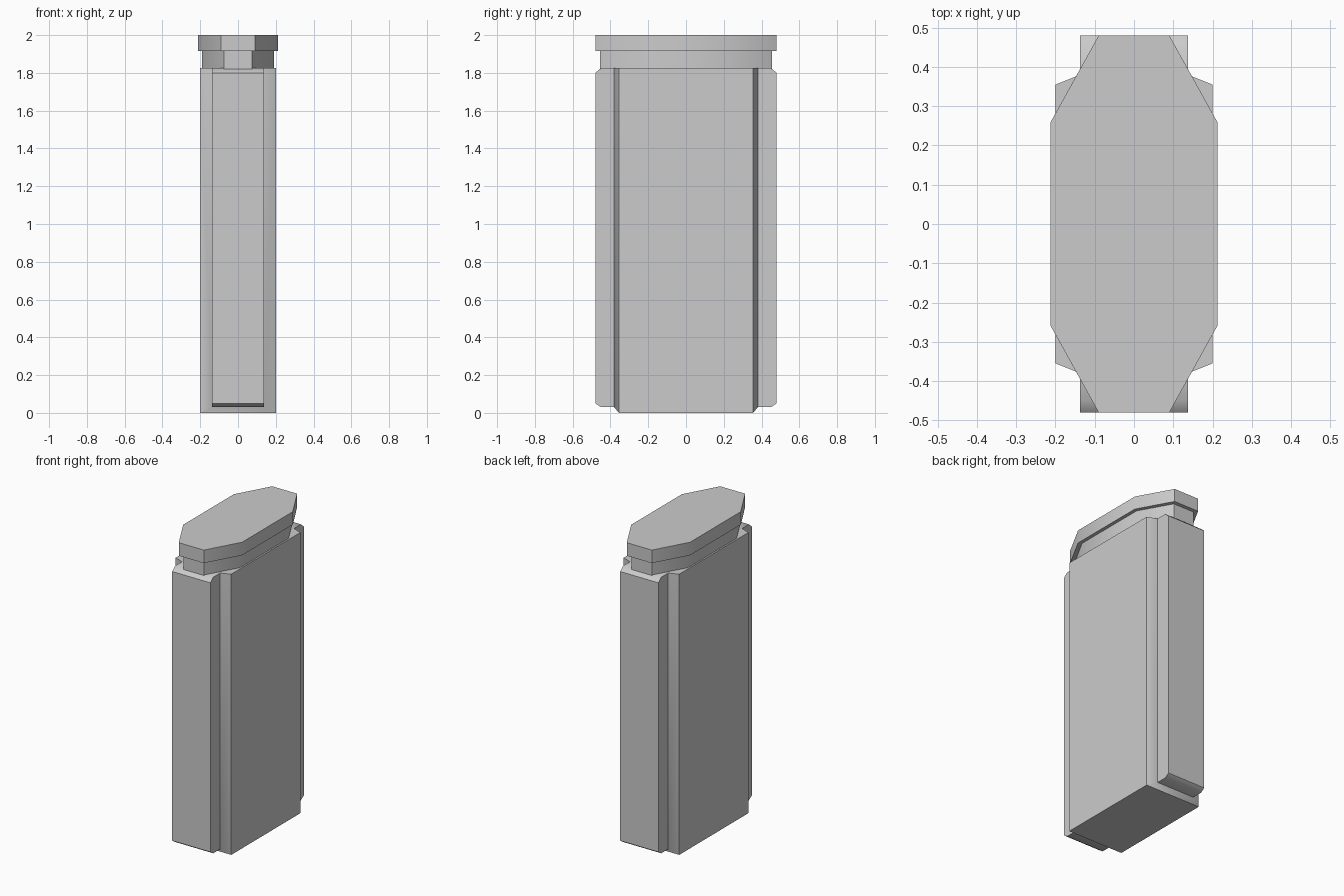
import bpy, bmesh, math
from mathutils import Vector

if "Cube" in bpy.data.objects:
    bpy.data.objects.remove(bpy.data.objects["Cube"], do_unlink=True)

grey = bpy.data.materials.new("plain grey")
grey.use_nodes = True
grey.diffuse_color = (0.6, 0.6, 0.6, 1)
grey.node_tree.nodes["Principled BSDF"].inputs["Base Color"].default_value = (0.6, 0.6, 0.6, 1)


def mirrored(quarter):
    """Complete an outline from its corners in the positive quadrant."""
    a, b = quarter, quarter[::-1]
    return a + [(-u, v) for u, v in b] + [(-u, -v) for u, v in a] + [(u, -v) for u, v in b]


def extrude(bm, points, direction):
    face = bm.faces.new([bm.verts.new(p) for p in points])
    new = bmesh.ops.extrude_face_region(bm, geom=[face])["geom"]
    bmesh.ops.translate(bm, vec=direction, verts=[v for v in new if isinstance(v, bmesh.types.BMVert)])


def finish(bm, name):
    bmesh.ops.recalc_face_normals(bm, faces=bm.faces)
    mesh = bpy.data.meshes.new(name)
    bm.to_mesh(mesh)
    bm.free()
    mesh.materials.append(grey)
    obj = bpy.data.objects.new(name, mesh)
    bpy.context.collection.objects.link(obj)
    bpy.ops.object.select_all(action="DESELECT")
    obj.select_set(True)
    bpy.context.view_layer.objects.active = obj
    bpy.ops.object.shade_smooth_by_angle(angle=math.radians(45))


def prism(name, quarter, bottom, top):
    bm = bmesh.new()
    extrude(bm, [(x, y, bottom) for x, y in mirrored(quarter)], (0, 0, top - bottom))
    return bm


# Main case, with angled corners and bevelled lower ends
bm = prism("case", [(0.2, 0.355), (0.137, 0.38)], 0, 1.825)
for side in (-1, 1):
    bmesh.ops.bisect_plane(bm, geom=bm.verts[:] + bm.edges[:] + bm.faces[:],
                           plane_co=(0, side * 0.355, 0),
                           plane_no=Vector((0, side * 0.03, -0.025)), clear_outer=True)
    bmesh.ops.holes_fill(bm, edges=[e for e in bm.edges if e.is_boundary])
finish(bm, "case")

# Raised end plates, bevelled at top and bottom
for name, side in (("front_plate", -1), ("back_plate", 1)):
    bm = bmesh.new()
    profile = [(0.36, 0.03), (0.45, 0.03), (0.48, 0.05), (0.48, 1.8), (0.45, 1.825), (0.36, 1.825)]
    extrude(bm, [(-0.137, side * y, z) for y, z in profile], (0.274, 0, 0))
    finish(bm, name)

# Neck and wider lid
finish(prism("neck", [(0.19, 0.25), (0.075, 0.455)], 1.81, 1.915), "neck")
finish(prism("lid", [(0.212, 0.26), (0.09, 0.48)], 1.915, 2), "lid")
